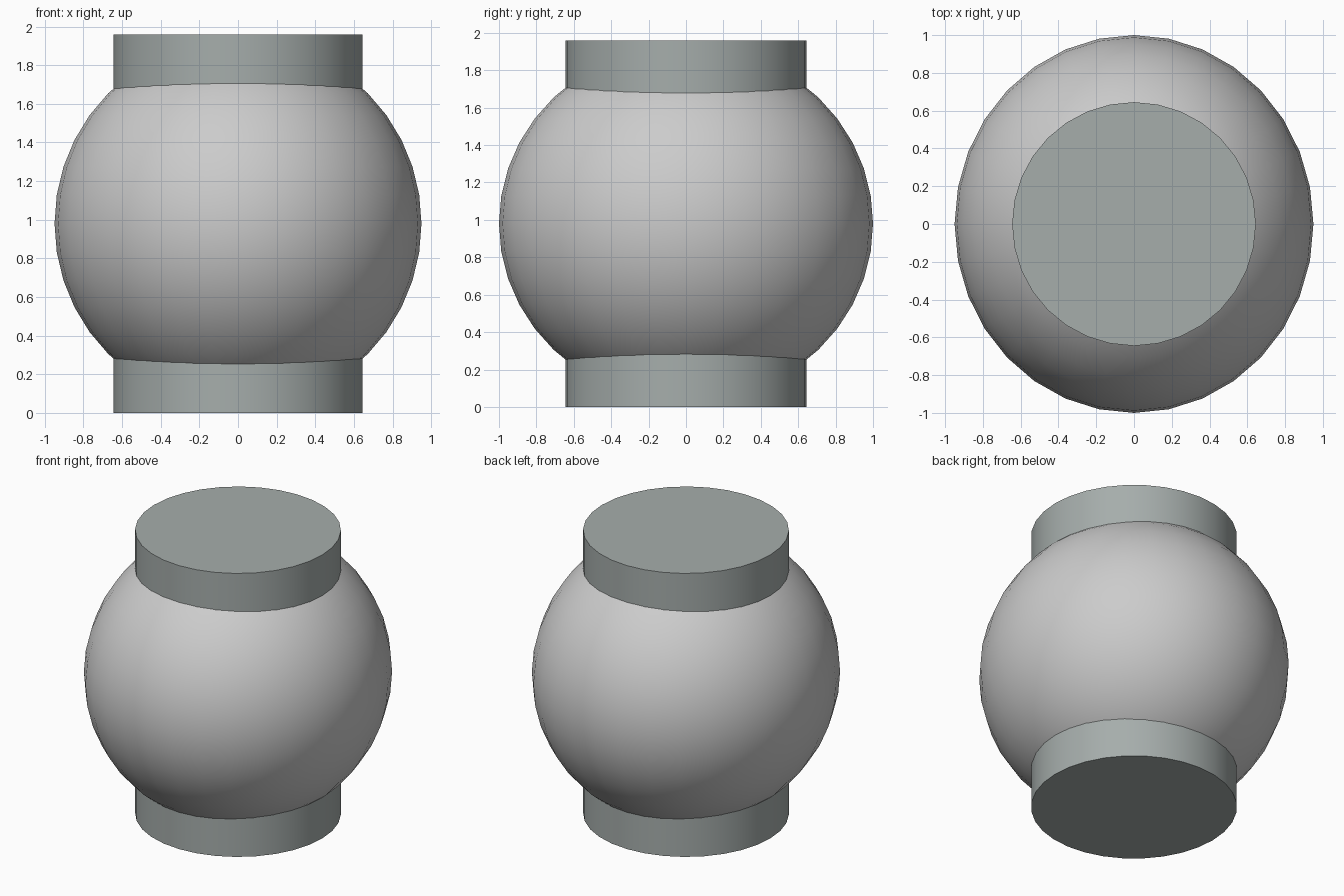
import bpy
import math

if "Cube" in bpy.data.objects:
    bpy.data.objects.remove(bpy.data.objects["Cube"])

CENTRE_Z = 0.98


def finish(obj, name):
    obj.name = name
    bpy.ops.object.transform_apply(location=False, rotation=False, scale=True)
    bpy.ops.object.shade_smooth_by_angle(angle=math.radians(30))
    return obj


# Slightly oval body, a little wider in y than in x
bpy.ops.mesh.primitive_uv_sphere_add(segments=32, ring_count=20, radius=1.0,
                                     location=(0, 0, CENTRE_Z))
body = bpy.context.object
body.scale = (0.95, 1.0, 0.955)
finish(body, "round_body")

# Straight core passing through the body, forming the top collar and the foot
bpy.ops.mesh.primitive_cylinder_add(vertices=32, radius=0.645, depth=1.96,
                                    location=(0, 0, CENTRE_Z))
core = finish(bpy.context.object, "core_cylinder")

grey_green = bpy.data.materials.new("grey_green")
grey_green.diffuse_color = (0.38, 0.42, 0.41, 1.0)
grey_green.use_nodes = True
grey_green.node_tree.nodes["Principled BSDF"].inputs["Base Color"].default_value = grey_green.diffuse_color
core.data.materials.append(grey_green)
